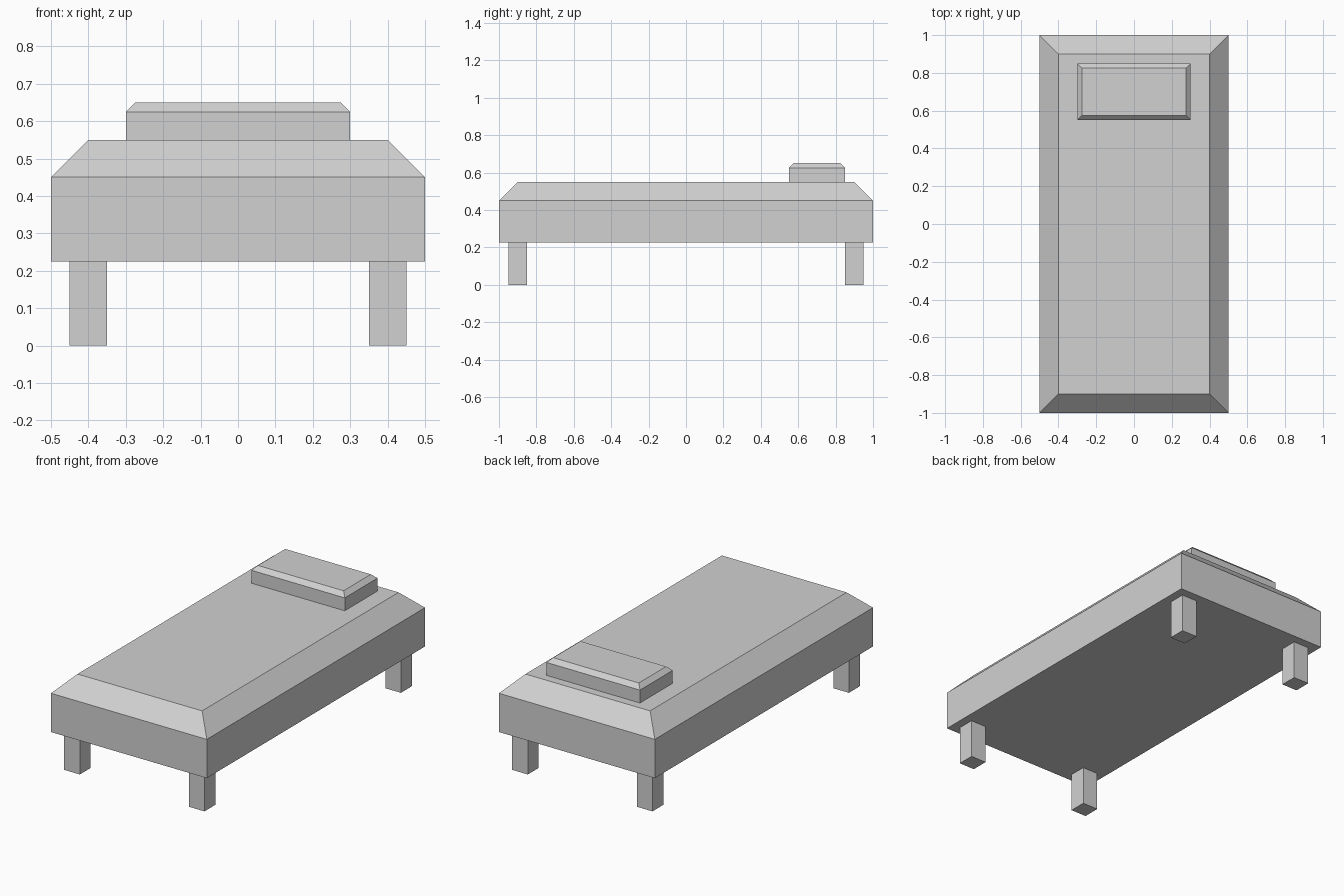
import bpy
import bmesh

if "Cube" in bpy.data.objects:
    bpy.data.objects.remove(bpy.data.objects["Cube"])

grey = bpy.data.materials.new("plain grey")
grey.diffuse_color = (0.64, 0.64, 0.64, 1)
grey.use_nodes = True
grey.node_tree.nodes["Principled BSDF"].inputs["Base Color"].default_value = grey.diffuse_color


def box(name, x, y, z, chamfer=0.0):
    """Box from (min, max) ranges; the top rim can be chamfered at 45 degrees."""
    bm = bmesh.new()

    def ring(inset, height):
        return [bm.verts.new(p) for p in (
            (x[0] + inset, y[0] + inset, height), (x[1] - inset, y[0] + inset, height),
            (x[1] - inset, y[1] - inset, height), (x[0] + inset, y[1] - inset, height))]

    rings = [ring(0, z[0]), ring(0, z[1] - chamfer)]
    if chamfer:
        rings.append(ring(chamfer, z[1]))
    for low, high in zip(rings, rings[1:]):
        for i in range(4):
            j = (i + 1) % 4
            bm.faces.new((low[i], low[j], high[j], high[i]))
    bm.faces.new(rings[0][::-1])
    bm.faces.new(rings[-1])
    mesh = bpy.data.meshes.new(name)
    bm.to_mesh(mesh)
    bm.free()
    mesh.materials.append(grey)
    obj = bpy.data.objects.new(name, mesh)
    bpy.context.collection.objects.link(obj)
    return obj


# Mattress body with sloped top edges
box("mattress", (-0.5, 0.5), (-1, 1), (0.225, 0.55), 0.1)

# Pillow at the head end
box("pillow", (-0.3, 0.3), (0.55, 0.85), (0.55, 0.65), 0.025)

# Four square legs
for side, cx in (("left", -0.4), ("right", 0.4)):
    for end, cy in (("front", -0.9), ("back", 0.9)):
        box(f"{end}_{side}_leg", (cx - 0.05, cx + 0.05),
            (cy - 0.05, cy + 0.05), (0, 0.225))
